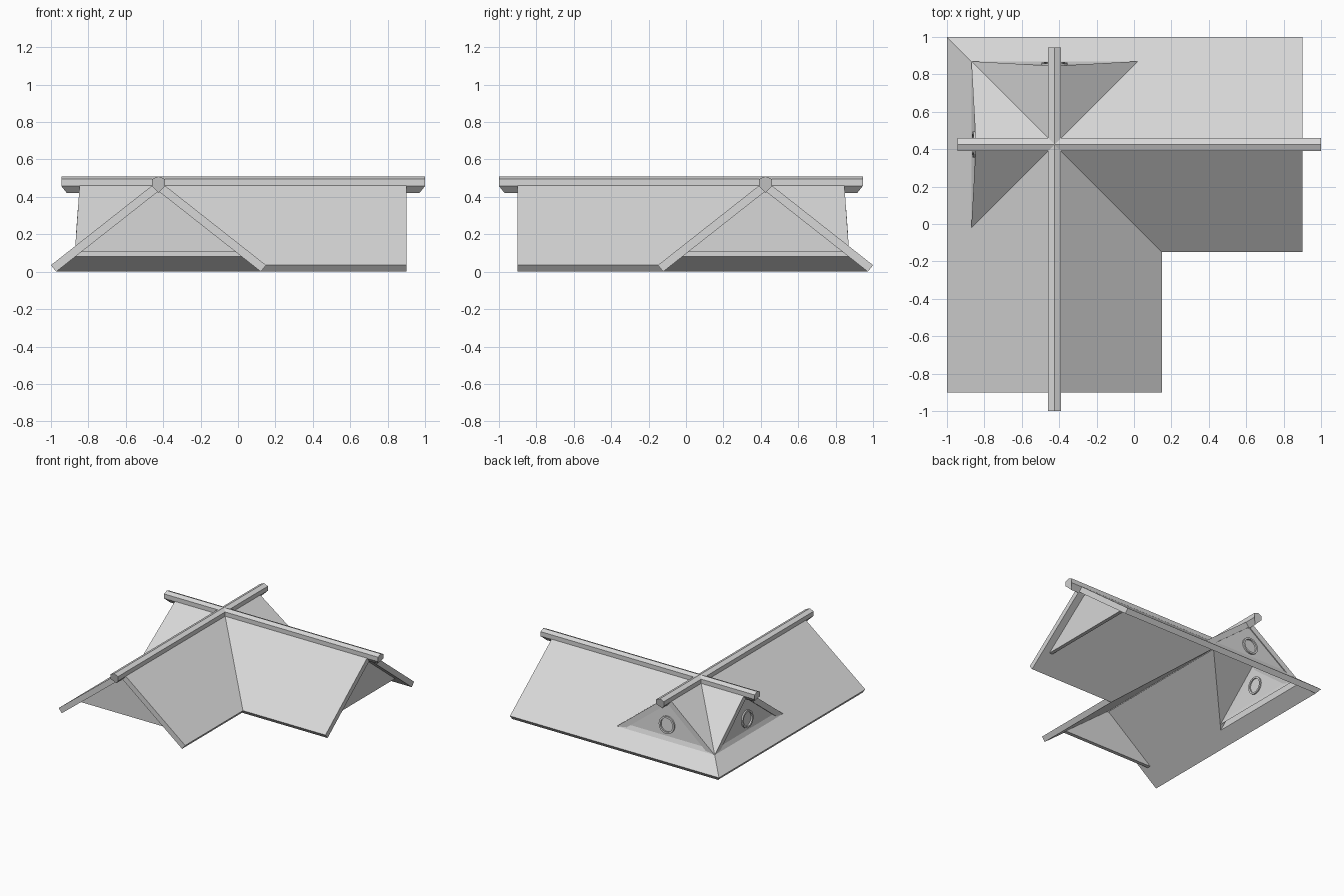
import bpy, bmesh, math
from mathutils import Vector, Matrix

cube = bpy.data.objects.get("Cube")
if cube:
    bpy.data.objects.remove(cube, do_unlink=True)

grey = bpy.data.materials.new("light_grey")
grey.use_nodes = True
grey.diffuse_color = (0.68, 0.68, 0.68, 1)
grey.node_tree.nodes["Principled BSDF"].inputs["Base Color"].default_value = (0.68, 0.68, 0.68, 1)

R = 0.425               # ridge line offset from the centre
HALF = 0.575            # half span of each wing
END = 0.9               # open end of each wing
G = 0.87                # foot of the small gables
TOP = 0.845             # top of the small gables, leaning in
SLOPE, EAVE, THICK = 0.787, 0.035, 0.057


def swap(p):
    """Mirror a point from one wing to the other."""
    return (-p[1], -p[0]) + tuple(p[2:])


def finish(bm, name):
    bmesh.ops.recalc_face_normals(bm, faces=bm.faces)
    mesh = bpy.data.meshes.new(name)
    bm.to_mesh(mesh)
    bm.free()
    mesh.materials.append(grey)
    obj = bpy.data.objects.new(name, mesh)
    bpy.context.collection.objects.link(obj)


def both_wings(build, names):
    """Build a part for each of the two wings."""
    for name, place in zip(names, (lambda p: tuple(p), swap)):
        bm = bmesh.new()
        build(bm, place)
        finish(bm, name)


def loft(bm, place, *outlines):
    """Join two matching outlines into a closed solid; return its caps."""
    a, b = [[bm.verts.new(place(p)) for p in line] for line in outlines]
    for i in range(len(a)):
        j = (i + 1) % len(a)
        bm.faces.new((a[i], a[j], b[j], b[i]))
    return bm.faces.new(a), bm.faces.new(b)


# Roof: one sheet of sloping panels, thickened downwards
def roof():
    low = R - HALF
    foot = 2 * R - G
    apex = (-R, R)
    panels = [
        [(-1, 1), (END, 1), (END, R), apex, (-foot, G), (-G, G)],
        [(END, R), (END, low), (-low, low), apex],
        [(-G, G), apex, (-TOP, R)],
        [(-G, foot), apex, (-TOP, R)],
    ]
    bm = bmesh.new()
    tops, bottoms = {}, {}

    def vert(p, along_y):
        key = (round(p[0], 4), round(p[1], 4))
        if key not in tops:
            dx, dy = p[0] + R, p[1] - R
            d = abs(dy if along_y else dx)
            z = EAVE + (HALF - d) * SLOPE
            tops[key] = bm.verts.new((*p, z))
            if d > HALF - 0.001:        # square-cut eaves
                corner = abs(abs(dx) - abs(dy)) < 0.001
                sx = math.copysign(0.028, dx) if corner or not along_y else 0
                sy = math.copysign(0.028, dy) if corner or along_y else 0
                bottoms[key] = bm.verts.new((p[0] - sx, p[1] - sy, 0))
            else:
                bottoms[key] = bm.verts.new((*p, z - THICK))
        return key

    edges = {}
    for along_y, change in ((True, lambda p: p), (False, swap)):
        for panel in panels:
            keys = [vert(change(p), along_y) for p in panel]
            bm.faces.new([tops[k] for k in keys])
            bm.faces.new([bottoms[k] for k in reversed(keys)])
            for a, b in zip(keys, keys[1:] + keys[:1]):
                edges.setdefault(frozenset((a, b)), []).append((a, b))
    for uses in edges.values():
        if len(uses) == 1:
            a, b = uses[0]
            bm.faces.new((tops[a], tops[b], bottoms[b], bottoms[a]))
    finish(bm, "roof")


# Ridge beams: peaked section with the keel cut back at both ends
def beam(bm, place):
    section = [(0, 0.51), (0.035, 0.495), (0.035, 0.458),
               (0, 0.42), (-0.035, 0.458), (-0.035, 0.495)]
    loft(bm, place, *[[(end + (cut if z < 0.45 else 0), R + y, z) for y, z in section]
                      for end, cut in ((-0.945, 0.03), (1, -0.03))])


# End walls: plain triangles set back under the open ends of the wings
def end_wall(bm, place):
    half = G - R - 0.03
    loft(bm, place, *[[(x, R - half, 0.104), (x, R + half, 0.104), (x, R, 0.435)]
                      for x in (0.81, 0.84)])


# Small gable walls: leaning triangles with a sunken panel on both sides
def gable(bm, place):
    half = G - R
    outer = [(-G, R - half, 0.137), (-G, R + half, 0.137), (-TOP, R, 0.486)]
    inner = [(-G + 0.03, R - half + 0.03, 0.104), (-G + 0.03, R + half - 0.03, 0.104),
             (-TOP + 0.03, R, 0.435)]
    caps = loft(bm, place, outer, inner)
    bmesh.ops.recalc_face_normals(bm, faces=bm.faces)
    for face, depth in zip(caps, (-0.012, -0.008)):
        bmesh.ops.inset_individual(bm, faces=[face], thickness=0.035, depth=depth,
                                   use_even_offset=True)


# Round window frames: flat bands passing through the gable walls
def window(bm, place):
    n = 24
    centre = Vector((-0.844, R, 0.26))
    lean = Matrix.Rotation(math.atan2(G - TOP, 0.35), 3, "Y")
    loops = []
    for radius, depth in ((0.07, -0.018), (0.07, 0.018), (0.055, 0.018), (0.055, -0.018)):
        loop = []
        for i in range(n):
            a = math.tau * i / n
            p = centre + lean @ Vector((depth, radius * math.cos(a), radius * math.sin(a)))
            loop.append(bm.verts.new(place(tuple(p))))
        loops.append(loop)
    for k in range(4):
        a, b = loops[k], loops[(k + 1) % 4]
        for i in range(n):
            j = (i + 1) % n
            bm.faces.new((a[i], a[j], b[j], b[i]))


roof()
both_wings(beam, ("long_ridge_beam", "cross_ridge_beam"))
both_wings(end_wall, ("side_end_wall", "front_end_wall"))
both_wings(gable, ("side_gable_wall", "back_gable_wall"))
both_wings(window, ("side_round_window_frame", "back_round_window_frame"))
